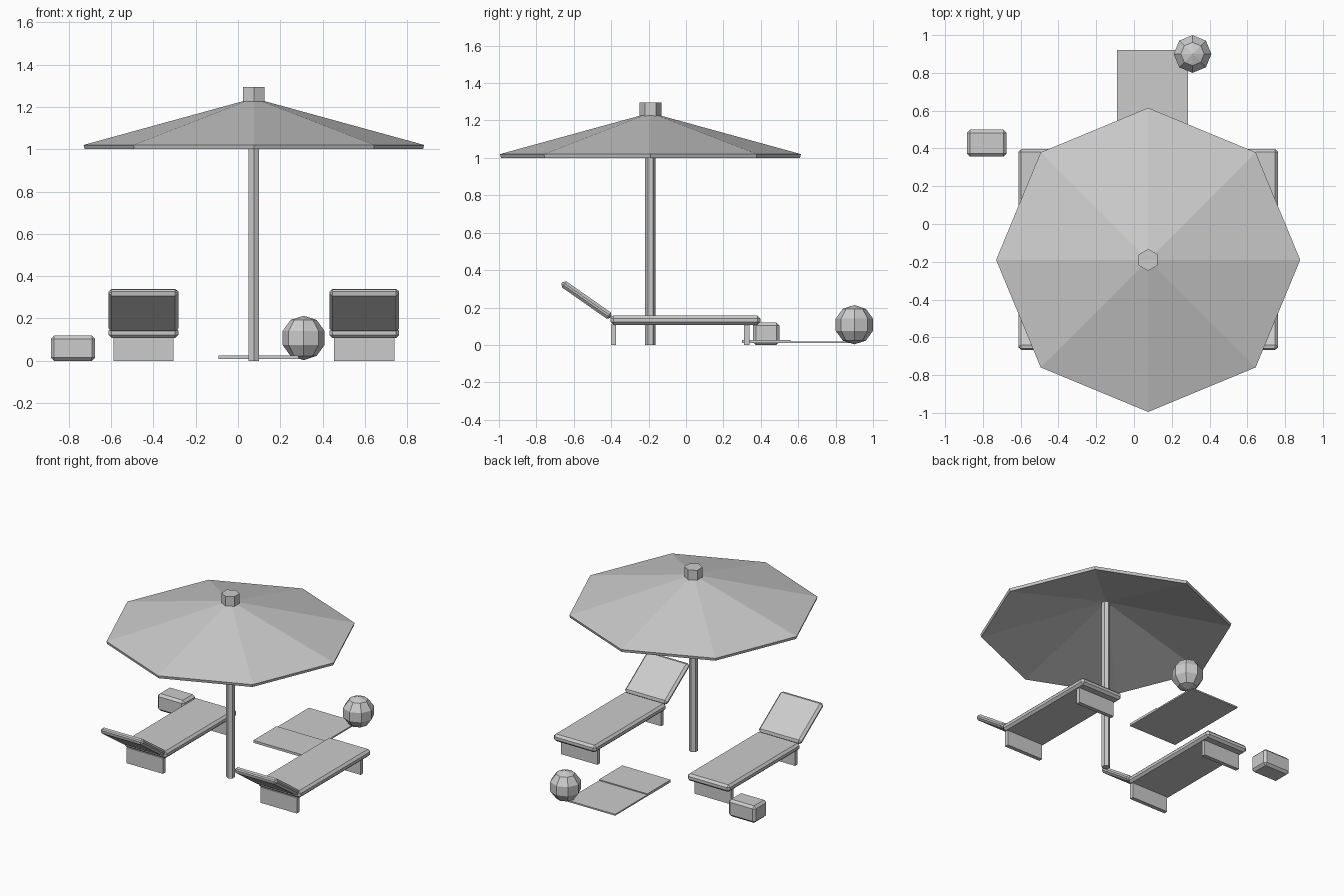
import bpy, bmesh, math
from mathutils import Matrix

cube = bpy.data.objects.get("Cube")
if cube:
    bpy.data.objects.remove(cube, do_unlink=True)

grey = bpy.data.materials.new("light_grey")
grey.use_nodes = True
grey.diffuse_color = (0.6, 0.6, 0.6, 1)
grey.node_tree.nodes["Principled BSDF"].inputs["Base Color"].default_value = (0.6, 0.6, 0.6, 1)


def add_object(name, bm, loc=(0, 0, 0), tilt=0):
    mesh = bpy.data.meshes.new(name)
    bm.to_mesh(mesh)
    bm.free()
    mesh.materials.append(grey)
    obj = bpy.data.objects.new(name, mesh)
    obj.location = loc
    obj.rotation_euler.x = tilt
    bpy.context.collection.objects.link(obj)
    return obj


def box(name, loc, size, bevel=0, tilt=0):
    bm = bmesh.new()
    bmesh.ops.create_cube(bm, size=1, matrix=Matrix.Diagonal((*size, 1)))
    obj = add_object(name, bm, loc, tilt)
    if bevel:
        mod = obj.modifiers.new("edge_bevel", "BEVEL")
        mod.width = bevel
        mod.segments = 1
    return obj


def prism(name, sides, r1, r2, z1, z2, x, y, turn=0):
    bm = bmesh.new()
    bmesh.ops.create_cone(bm, cap_ends=True, segments=sides, radius1=r1, radius2=r2,
                          depth=z2 - z1, matrix=Matrix.Rotation(turn, 4, "Z"))
    return add_object(name, bm, (x, y, (z1 + z2) / 2))


# Parasol: hexagonal pole and finial, eight-sided canopy shell open below
px, py = 0.075, -0.19
prism("parasol_pole", 6, 0.028, 0.028, 0, 1.21, px, py)
prism("parasol_finial", 6, 0.058, 0.058, 1.21, 1.295, px, py)

bm = bmesh.new()
bmesh.ops.create_cone(bm, cap_ends=True, segments=8, radius1=0.805, radius2=0.04, depth=0.21)
base = [f for f in bm.faces if f.normal.z < -0.9]
bmesh.ops.delete(bm, geom=base, context="FACES_ONLY")
canopy = add_object("parasol_canopy", bm, (px, py, 1.125))
shell = canopy.modifiers.new("thickness", "SOLIDIFY")
shell.thickness = 0.02
shell.offset = -1
shell.use_even_offset = True

# Two sun loungers with tilted backrests and slab legs
for side, x in (("right", -0.447), ("left", 0.597)):
    box(side + "_lounger_seat", (x, -0.003, 0.132), (0.33, 0.8, 0.05), 0.015)
    box(side + "_lounger_backrest", (x, -0.532, 0.24), (0.33, 0.32, 0.04), 0.015,
        math.radians(-35))
    for end, y in (("front", -0.387), ("back", 0.325)):
        box(f"{side}_lounger_{end}_leg", (x, y, 0.055), (0.285, 0.028, 0.11))

# Cool box beside the right lounger
box("cool_box", (-0.78, 0.428, 0.06), (0.21, 0.142, 0.12), 0.016)

# Towel with a folded end
box("towel", (0.098, 0.61, 0.014), (0.378, 0.62, 0.01))
box("towel_fold", (0.098, 0.43, 0.022), (0.378, 0.26, 0.008))

# Faceted beach ball
bm = bmesh.new()
bmesh.ops.create_uvsphere(bm, u_segments=8, v_segments=5, radius=0.105)
add_object("beach_ball", bm, (0.31, 0.9, 0.108))
